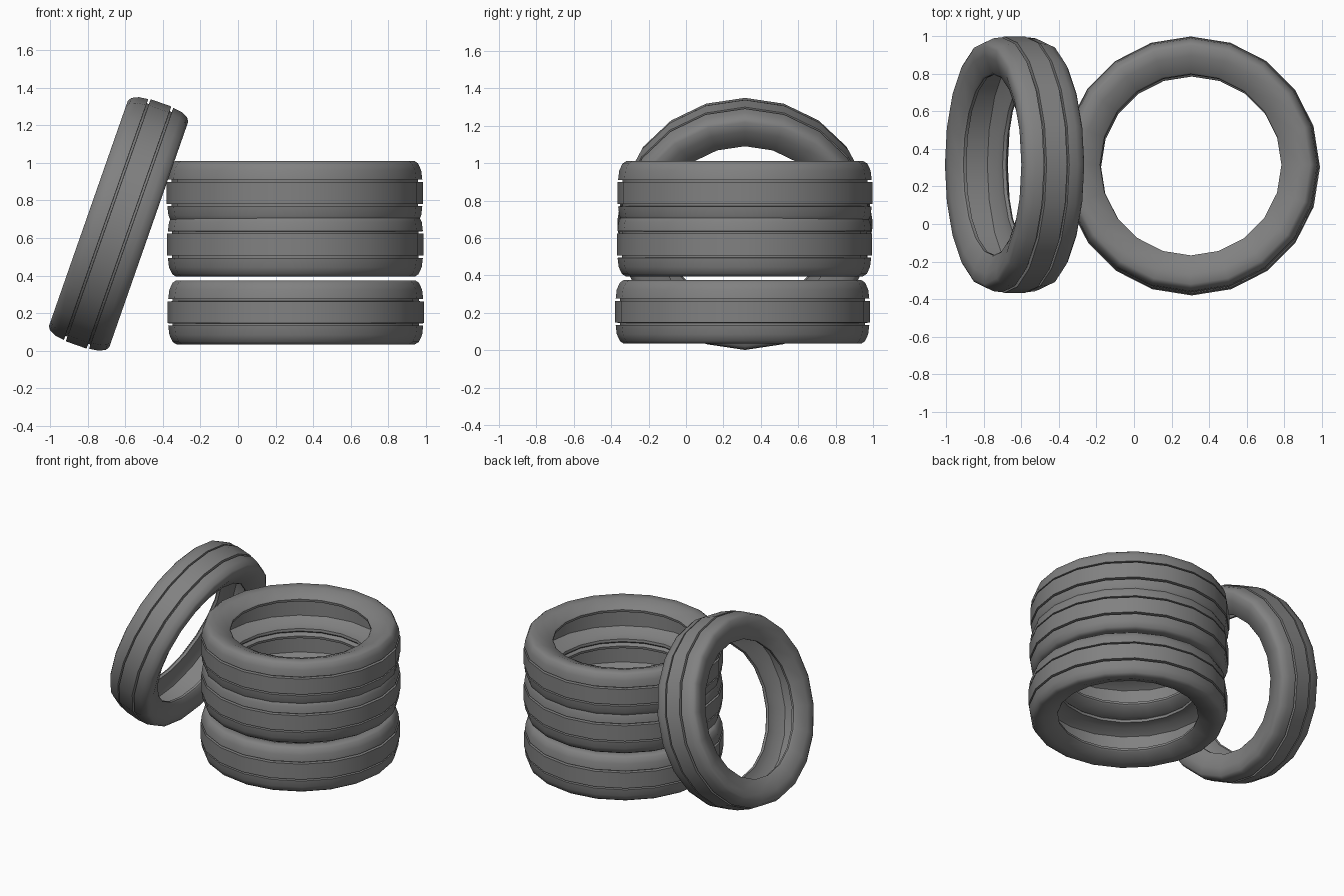
import bpy
import bmesh
from math import cos, sin, tau, radians

cube = bpy.data.objects.get("Cube")
if cube:
    bpy.data.objects.remove(cube)

SIDES = 20

# One rubber colour
rubber = bpy.data.materials.new("grey rubber")
rubber.use_nodes = True
colour = (0.22, 0.22, 0.22, 1)
rubber.diffuse_color = colour
rubber.node_tree.nodes["Principled BSDF"].inputs["Base Color"].default_value = colour

# Half cross-section (radius, offset along axle), from tread centre to cavity
half = [(0.682, 0.058),                                     # centre rib edge
        (0.655, 0.059), (0.655, 0.070),                     # tread groove
        (0.678, 0.071), (0.672, 0.120), (0.655, 0.157),     # shoulder
        (0.635, 0.170), (0.580, 0.165), (0.490, 0.130),     # dished sidewall
        (0.482, 0.120), (0.485, 0.102),                     # bead
        (0.550, 0.095), (0.610, 0.060)]                     # hollow inside
profile = half + [(r, -a) for r, a in reversed(half)]


def tyre_mesh():
    """Sweep the closed cross-section round the axle."""
    bm = bmesh.new()
    rings = []
    for i in range(SIDES):
        t = tau * i / SIDES
        rings.append([bm.verts.new((r * cos(t), r * sin(t), a)) for r, a in profile])
    n = len(profile)
    for i in range(SIDES):
        here, after = rings[i], rings[(i + 1) % SIDES]
        for j in range(n):
            k = (j + 1) % n
            bm.faces.new((here[j], after[j], after[k], here[k]))
    bmesh.ops.recalc_face_normals(bm, faces=bm.faces)
    mesh = bpy.data.meshes.new("tyre")
    bm.to_mesh(mesh)
    bm.free()
    mesh.materials.append(rubber)
    return mesh


def add_tyre(name, location, lean=0):
    obj = bpy.data.objects.new(name, tyre_mesh())
    bpy.context.collection.objects.link(obj)
    obj.location = location
    obj.rotation_euler.y = radians(lean)
    bpy.ops.object.select_all(action="DESELECT")
    obj.select_set(True)
    bpy.context.view_layer.objects.active = obj
    bpy.ops.object.shade_smooth_by_angle(angle=radians(40))


# Stack of three, the upper two pressed together
add_tyre("bottom_tyre", (0.307, 0.302, 0.205))
add_tyre("middle_tyre", (0.305, 0.312, 0.565))
add_tyre("top_tyre", (0.302, 0.315, 0.84))

# Tyre leaning against the stack
add_tyre("leaning_tyre", (-0.635, 0.315, 0.675), lean=109.3)
